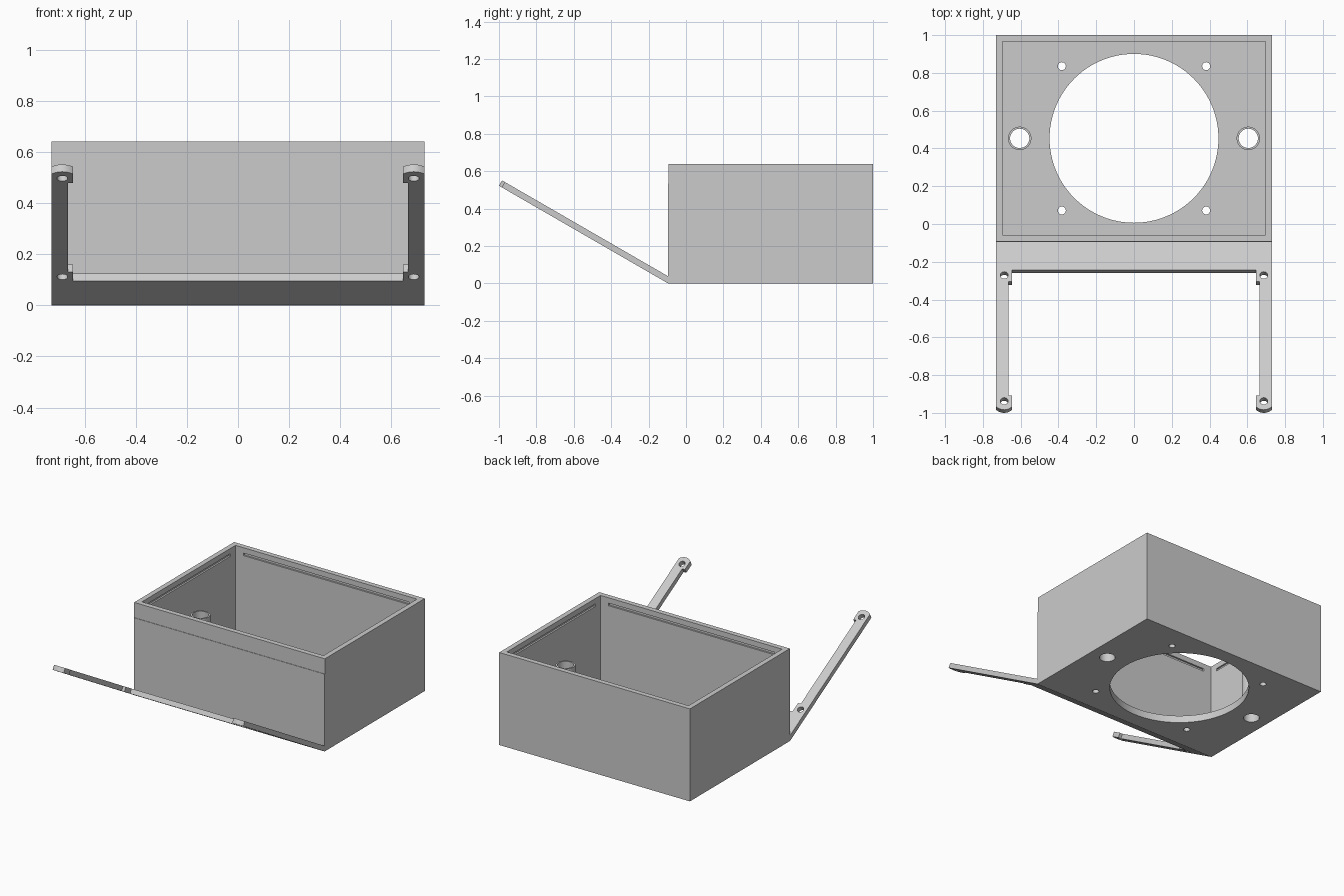
import bpy, bmesh, math
from mathutils import Matrix, Vector

if "Cube" in bpy.data.objects:
    bpy.data.objects.remove(bpy.data.objects["Cube"])

grey = bpy.data.materials.new("plain grey")
grey.diffuse_color = (0.6, 0.6, 0.6, 1)
grey.use_nodes = True
grey.node_tree.nodes["Principled BSDF"].inputs["Base Color"].default_value = grey.diffuse_color

W, Y0, Y1, H = 0.73, -0.093, 1.0, 0.64     # case half width, front, back, height
WALL, FLOOR = 0.035, 0.05
CY = (Y0 + Y1) / 2


def finish(name, bm):
    bmesh.ops.recalc_face_normals(bm, faces=bm.faces)
    me = bpy.data.meshes.new(name)
    bm.to_mesh(me)
    bm.free()
    me.materials.append(grey)
    ob = bpy.data.objects.new(name, me)
    bpy.context.collection.objects.link(ob)
    return ob


def box(name, lo, hi):
    bm = bmesh.new()
    lo, hi = Vector(lo), Vector(hi)
    bmesh.ops.create_cube(bm, size=1, matrix=Matrix.Translation((lo + hi) / 2) @ Matrix.Diagonal((*(hi - lo), 1)))
    return finish(name, bm)


def cylinder(name, x, y, r, z0, z1, n=32):
    bm = bmesh.new()
    bmesh.ops.create_cone(bm, cap_ends=True, segments=n, radius1=r, radius2=r, depth=z1 - z0,
                          matrix=Matrix.Translation((x, y, (z0 + z1) / 2)))
    return finish(name, bm)


def prism(name, outline, thick):
    bm = bmesh.new()
    face = bm.faces.new([bm.verts.new((x, y, 0)) for x, y in outline])
    new = bmesh.ops.extrude_face_region(bm, geom=[face])["geom"]
    bmesh.ops.translate(bm, vec=(0, 0, thick), verts=[v for v in new if isinstance(v, bmesh.types.BMVert)])
    return finish(name, bm)


def boolean(ob, others, op='DIFFERENCE'):
    bpy.context.view_layer.objects.active = ob
    for c in others:
        m = ob.modifiers.new("cut", 'BOOLEAN')
        m.operation, m.solver, m.object = op, 'EXACT', c
        bpy.ops.object.modifier_apply(modifier=m.name)
        bpy.data.objects.remove(c)


def smooth(ob):
    bpy.ops.object.select_all(action='DESELECT')
    ob.select_set(True)
    bpy.context.view_layer.objects.active = ob
    bpy.ops.object.shade_smooth_by_angle(angle=math.radians(30))


# Open case with posts standing on its floor
case = box("case", (-W, Y0, 0), (W, Y1, H))
ix, iy0, iy1 = W - WALL, Y0 + WALL, Y1 - WALL
boolean(case, [box("cavity", (-ix, iy0, FLOOR), (ix, iy1, H + 0.1))])
boolean(case, [cylinder("post", s * 0.605, CY, 0.062, 0.02, 0.38) for s in (-1, 1)], 'UNION')

# Large opening, screw holes and post bores
cuts = [cylinder("opening", 0, CY, 0.447, -0.1, 0.2, 96)]
for s in (-1, 1):
    cuts.append(cylinder("bore", s * 0.605, CY, 0.051, -0.1, 0.5))
    cuts += [cylinder("screw_hole", s * 0.382, CY + t * 0.382, 0.021, -0.1, 0.2, 24) for t in (-1, 1)]

# Lid grooves around the inside of the rim
G, GZ0, GZ1 = 0.012, 0.585, 0.603
cuts += [box("groove", (-0.635, iy0 - G, GZ0), (0.635, iy0 + 0.02, GZ1)),
         box("groove", (-0.635, iy1 - 0.02, GZ0), (0.635, iy1 + G, GZ1)),
         box("groove", (-ix - G, iy0 + 0.055, GZ0), (-ix + 0.02, iy1 - 0.055, GZ1)),
         box("groove", (ix - 0.02, iy0 + 0.055, GZ0), (ix + G, iy1 - 0.055, GZ1))]
boolean(case, cuts)
smooth(case)

# Thin plate on the front wall
box("front_plate", (-W, Y0 - 0.003, 0), (W, Y0 + 0.01, 0.535))

# Sloped bracket: crossbar, two arms, and tabs with rounded ends
T, END, TILT = 0.033, 1.045, math.radians(30)
half = [(0.645, 0.19), (0.645, 0.262), (0.665, 0.262), (0.665, 0.958), (0.645, 0.958), (0.645, END - 0.018)]
for i in range(1, 8):
    k = i / 8
    half.append((0.645 + 0.085 * k, END - 0.018 * (2 * k - 1) ** 2))
half += [(W, END - 0.018), (W, 0)]
outline = half + [(-x, u) for x, u in reversed(half)]
bracket = prism("bracket", [(x, -u) for x, u in outline], T)
boolean(bracket, [cylinder("arm_hole", s * 0.687, -u, 0.021, -0.1, 0.1, 24)
                  for s in (-1, 1) for u in (0.222, 0.992)])
bracket.data.transform(Matrix.Translation((0, Y0 - 0.002, 0)) @ Matrix.Rotation(-TILT, 4, 'X'))
smooth(bracket)

# Wedge closing the gap between the bracket and the case
wedge = prism("bracket_root", [(0, 0), (T * math.sin(TILT), T * math.cos(TILT)),
                               (0, T / math.cos(TILT))], 2 * W)
wedge.data.transform(Matrix(((0, 0, 1, -W), (1, 0, 0, Y0 - 0.002), (0, 1, 0, 0), (0, 0, 0, 1))))
